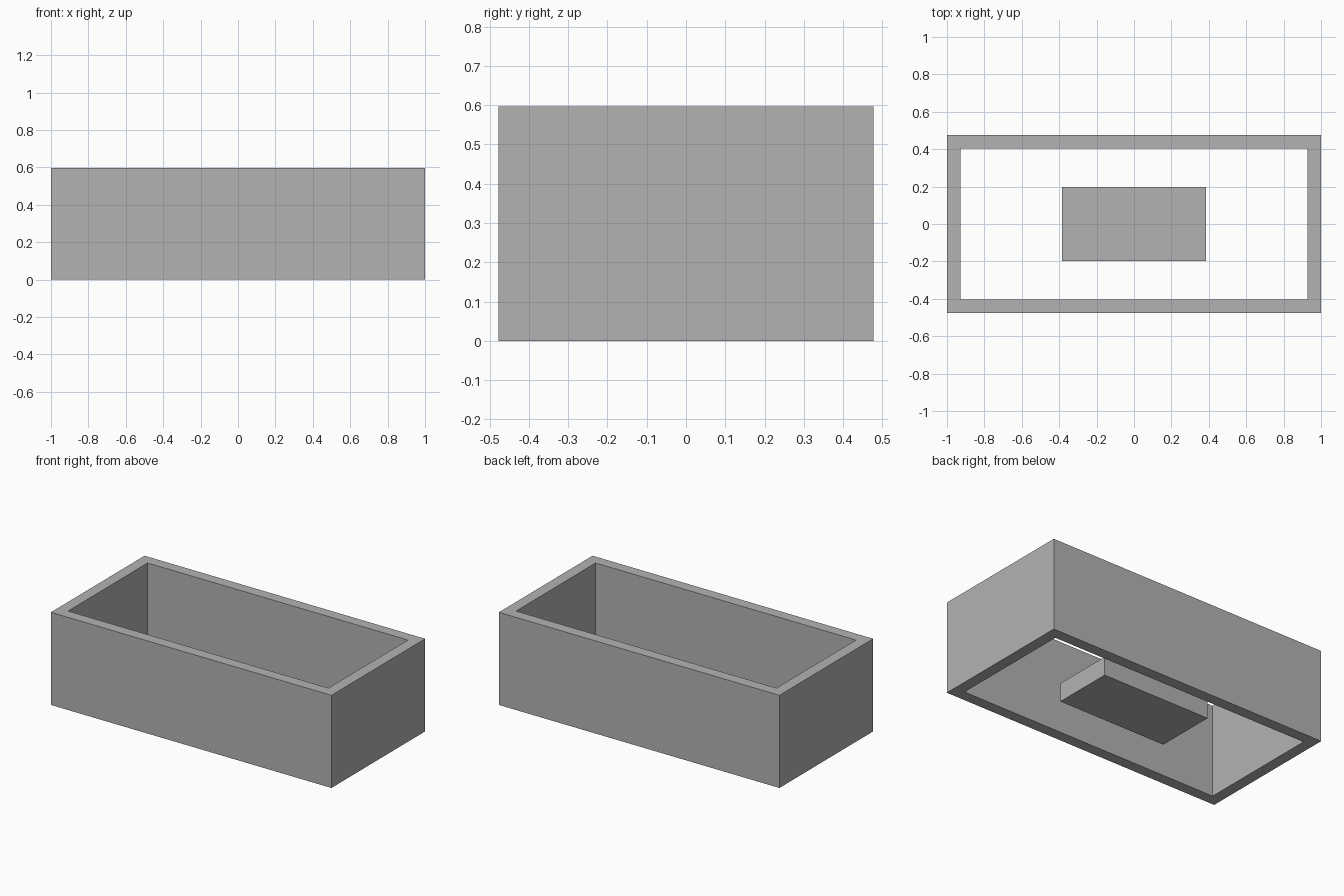
import bpy
import bmesh

if "Cube" in bpy.data.objects:
    bpy.data.objects.remove(bpy.data.objects["Cube"])

HALF_X, HALF_Y, HEIGHT, WALL = 1.0, 0.477, 0.597, 0.072

grey = bpy.data.materials.new("plain grey")
grey.use_nodes = True
grey.diffuse_color = (0.45, 0.45, 0.45, 1)
grey.node_tree.nodes["Principled BSDF"].inputs["Base Color"].default_value = grey.diffuse_color


def add_object(name, bm):
    bmesh.ops.recalc_face_normals(bm, faces=bm.faces)
    mesh = bpy.data.meshes.new(name)
    bm.to_mesh(mesh)
    bm.free()
    mesh.materials.append(grey)
    obj = bpy.data.objects.new(name, mesh)
    bpy.context.collection.objects.link(obj)
    return obj


def ring(bm, x, y, z):
    corners = ((-x, -y), (x, -y), (x, y), (-x, y))
    return [bm.verts.new((cx, cy, z)) for cx, cy in corners]


# Rectangular wall frame, open at the top and bottom
bm = bmesh.new()
inner_x, inner_y = HALF_X - WALL, HALF_Y - WALL
loops = [ring(bm, HALF_X, HALF_Y, 0), ring(bm, HALF_X, HALF_Y, HEIGHT),
         ring(bm, inner_x, inner_y, HEIGHT), ring(bm, inner_x, inner_y, 0)]
for i, loop in enumerate(loops):
    following = loops[(i + 1) % 4]
    for j in range(4):
        k = (j + 1) % 4
        bm.faces.new((loop[j], loop[k], following[k], following[j]))
add_object("wall_frame", bm)

# Solid block floating in the middle, near the bottom
bm = bmesh.new()
bmesh.ops.create_cube(bm, size=1)
block = add_object("centre_block", bm)
block.scale = (0.77, 0.395, 0.12)
block.location.z = 0.107
